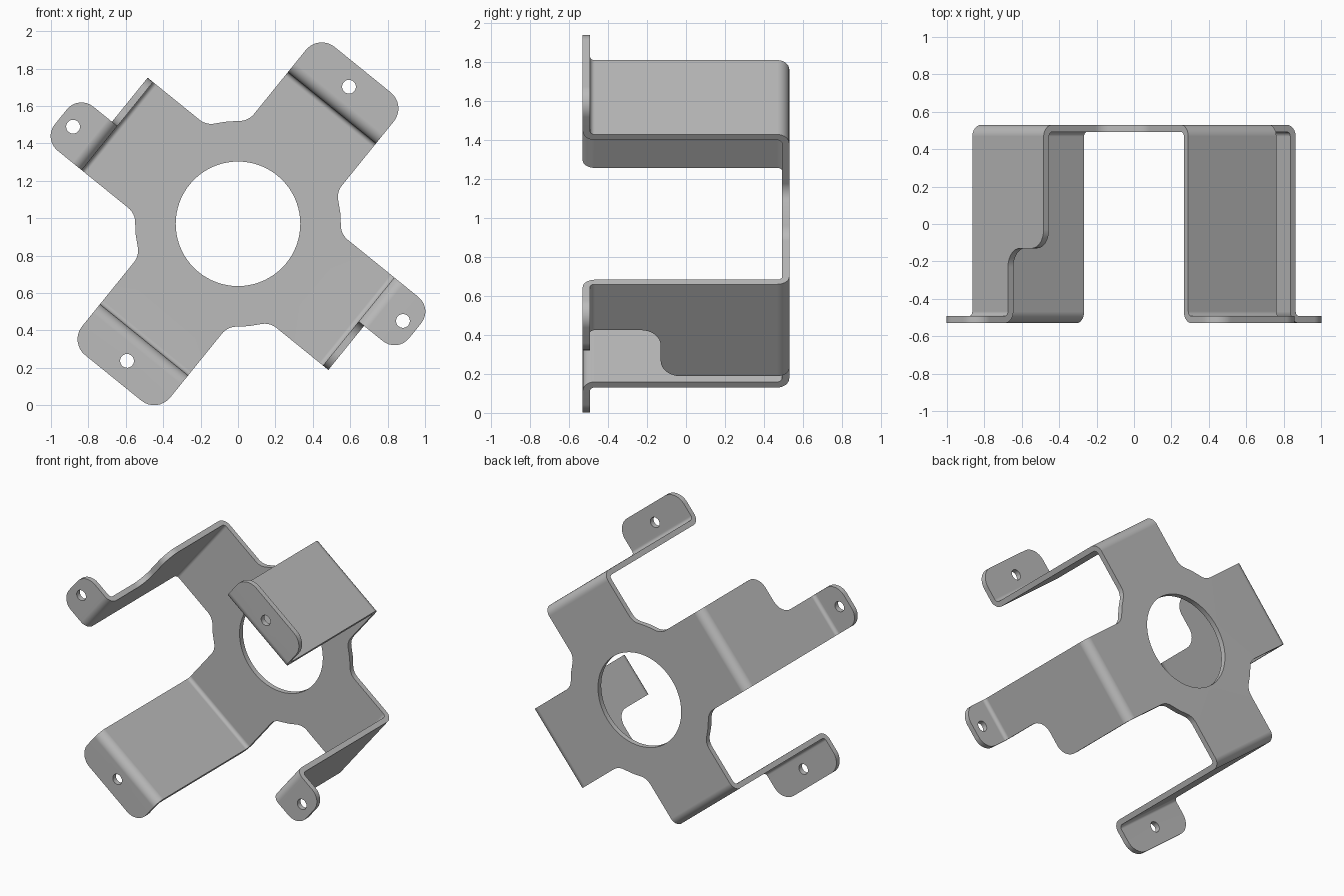
import bpy
import bmesh
from math import sin, cos, pi, radians, sqrt, atan2
from mathutils import Vector

cube = bpy.data.objects.get("Cube")
if cube:
    bpy.data.objects.remove(cube)

THICK = 0.037            # sheet thickness
BEND = 0.025 + THICK / 2  # bend radius at mid sheet
HALF_W = 0.303           # half width of an arm
MID_Y = 0.53 - THICK / 2  # mid sheet depth of plate and flanges
WALL_Y = MID_Y - BEND    # where walls meet the bends
CENTRE_Z = 0.97
HUB, HUB_HOLE, FILLET = 0.55, 0.333, 0.1

bm = bmesh.new()


def place(ang, a, w, y):
    """a runs outward along the arm, w across it, y is depth."""
    return Vector((a * cos(ang) + w * sin(ang), y,
                   CENTRE_Z + a * sin(ang) - w * cos(ang)))


def rounded(corners):
    """Outline from (x, y, radius) right-angled corners."""
    out = []
    for i, (x, y, r) in enumerate(corners):
        p = Vector((x, y))
        if not r:
            out.append(p)
            continue
        d1 = (Vector(corners[i - 1][:2]) - p).normalized() * r
        d2 = (Vector(corners[(i + 1) % len(corners)][:2]) - p).normalized() * r
        for k in range(9):
            f = k * pi / 16
            out.append(p + d1 + d2 - d2 * cos(f) - d1 * sin(f))
    return out


def circle(x, y, r, n):
    return [Vector((x + r * cos(2 * pi * k / n), y + r * sin(2 * pi * k / n)))
            for k in range(n)]


def panel(*loops):
    """Fill a flat panel; loops after the first are holes."""
    edges = []
    for loop in loops:
        vs = [bm.verts.new(p) for p in loop]
        edges += [bm.edges.new((vs[i - 1], vs[i])) for i in range(len(vs))]
    bmesh.ops.triangle_fill(bm, use_beauty=True, edges=edges)


def bend(ang, w0, w1, path, n=8):
    """Quarter-round strip across the arm."""
    rows = []
    for k in range(n + 1):
        a, y = path(k * pi / 2 / n)
        rows.append([bm.verts.new(place(ang, a, w, y)) for w in (w0, w1)])
    for r, s in zip(rows, rows[1:]):
        bm.faces.new((r[0], r[1], s[1], s[0]))


# Fillet between hub disc and arm side
fil_w = HALF_W + FILLET
fil_a = sqrt((HUB + FILLET) ** 2 - fil_w ** 2)
sweep = atan2(fil_a, fil_w)
fillet = [(fil_a - FILLET * sin(f), fil_w - FILLET * cos(f))
          for f in (sweep * k / 8 for k in range(9))]

# Arms: angle, wall position, flange end, hole position, corner radius, notched
long_arm = (0.8165, 1.06, 0.943, 0.11, False)
short_arm = (0.8485, 1.096, 1.012, 0.1, True)
plate = []
for i in range(4):
    ang = radians(51 - 90 * i)
    wall, tip, hole, rad, notched = (long_arm, short_arm)[i % 2]
    end, start = wall - BEND, wall + BEND
    right = 0 if notched else HALF_W

    # Share of the plate outline
    side = [(a, -w) for a, w in reversed(fillet)]
    side += [(end, -HALF_W), (end, HALF_W)] + fillet
    side.append((HUB * cos(pi / 4), HUB * sin(pi / 4)))
    plate += [place(ang, a, w, MID_Y) for a, w in side]

    # Wall, with a rounded step on the short arms
    outline = [(-HALF_W, WALL_Y, 0), (HALF_W, WALL_Y, 0)]
    if notched:
        outline += [(HALF_W, -0.13, 0.1), (0, -0.13, 0.1)]
    outline += [(right, -WALL_Y, 0), (-HALF_W, -WALL_Y, 0)]
    panel([place(ang, wall, w, y) for w, y in rounded(outline)])

    # Flange with screw hole
    outline = rounded([(start, -HALF_W, 0), (tip, -HALF_W, rad),
                       (tip, right, rad), (start, right, 0)])
    screw = circle(hole, (right - HALF_W) / 2, 0.037, 24)
    panel(*[[place(ang, a, w, -MID_Y) for a, w in loop]
            for loop in (outline, screw)])

    # Bends
    bend(ang, -HALF_W, HALF_W,
         lambda f: (end + BEND * sin(f), WALL_Y + BEND * cos(f)))
    bend(ang, -HALF_W, right,
         lambda f: (start - BEND * cos(f), -WALL_Y - BEND * sin(f)))

# Hub plate with the large centre hole
panel(plate, [place(0, a, w, MID_Y) for a, w in circle(0, 0, HUB_HOLE, 72)])

bmesh.ops.remove_doubles(bm, verts=bm.verts, dist=0.0005)
bmesh.ops.recalc_face_normals(bm, faces=bm.faces)
mesh = bpy.data.meshes.new("mounting_bracket")
bm.to_mesh(mesh)
bm.free()

# Grey metal
mat = bpy.data.materials.new("grey_metal")
mat.use_nodes = True
grey = (0.5, 0.5, 0.5, 1)
mat.diffuse_color = grey
mat.node_tree.nodes["Principled BSDF"].inputs["Base Color"].default_value = grey
mesh.materials.append(mat)

bracket = bpy.data.objects.new("mounting_bracket", mesh)
bpy.context.collection.objects.link(bracket)
bpy.ops.object.select_all(action="DESELECT")
bracket.select_set(True)
bpy.context.view_layer.objects.active = bracket

# Give the sheet its thickness, then smooth the bends
solid = bracket.modifiers.new("thickness", "SOLIDIFY")
solid.thickness = THICK
solid.offset = 0
solid.use_even_offset = True
bpy.ops.object.modifier_apply(modifier=solid.name)
bpy.ops.object.shade_smooth_by_angle(angle=radians(30))
weighted = bracket.modifiers.new("clean_shading", "WEIGHTED_NORMAL")
weighted.keep_sharp = True
